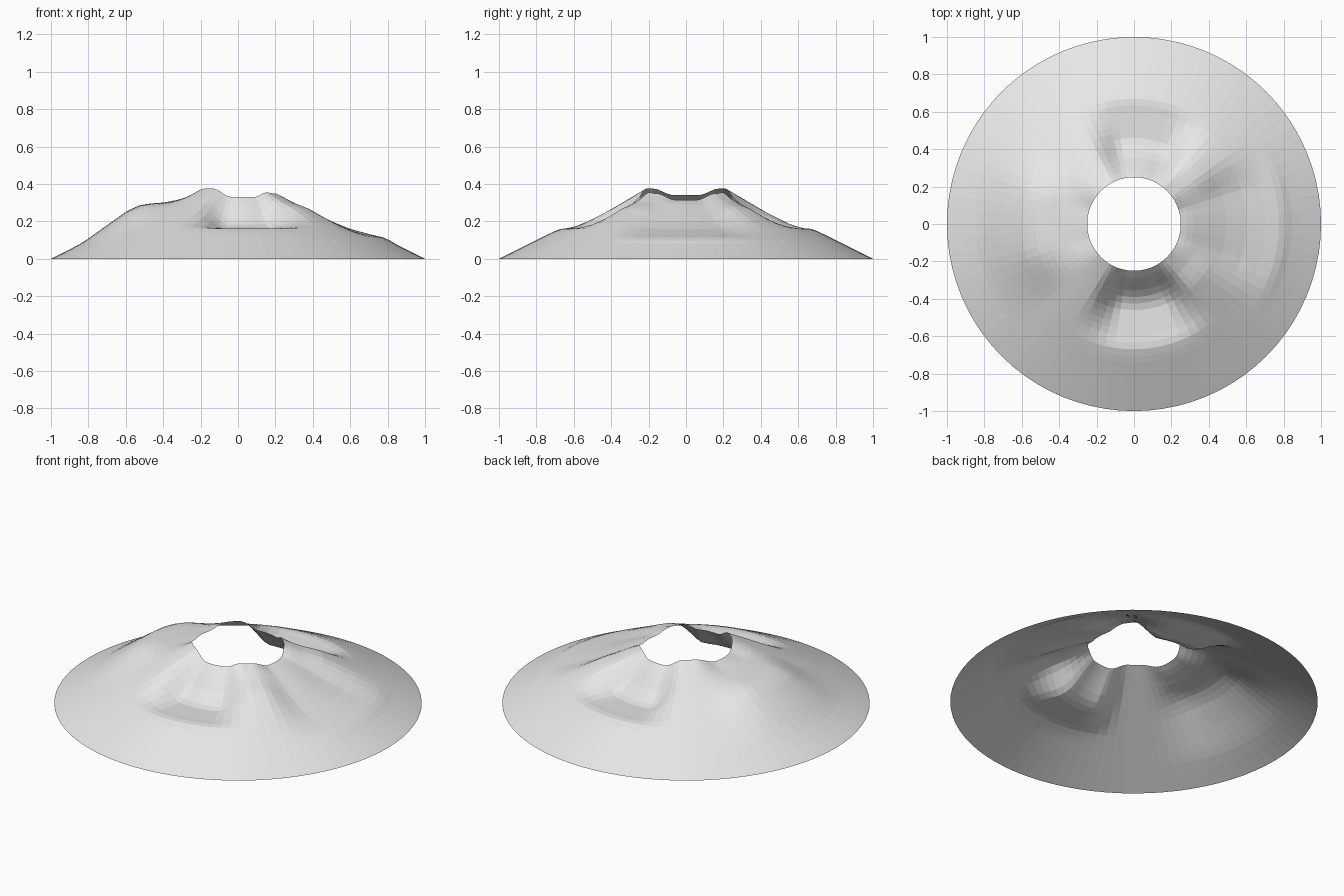
import bpy, bmesh, math

if "Cube" in bpy.data.objects:
    bpy.data.objects.remove(bpy.data.objects["Cube"])

SEG, R_IN, R_OUT = 80, 0.25, 1.0
RINGS = [R_IN + 0.035 * i for i in range(18)] + [0.9, R_OUT]

# Radial height offsets from the plain cone: (radius, offset)
RIGHT = [(.25, -.06), (.3, -.05), (.4, -.05), (.5, -.05), (.6, -.04), (.7, -.018), (.79, .006), (.85, 0)]
BASIN = [(.25, -.045), (.3, -.07), (.35, -.105), (.4, -.125), (.45, -.118), (.5, -.092),
         (.6, -.04), (.66, -.006), (.72, 0)]
LEFT = [(.25, -.035), (.3, -.03), (.4, 0), (.48, .035), (.54, .052), (.6, .05), (.7, .03), (.8, .008), (.86, 0)]
RIDGE = [(.25, -.025), (.35, -.02), (.45, 0)]

# (profile, centre angle, full-strength half angle, outer half angle)
SECTORS = [(RIGHT, 0, 15, 38), (BASIN, 84, 14, 38), (BASIN, -84, 14, 38),
           (LEFT, 180, 14, 44), (RIDGE, 40, 3, 22), (RIDGE, -40, 3, 22)]


def interp(profile, r):
    for (r0, a), (r1, b) in zip(profile, profile[1:]):
        if r <= r1:
            return a + (b - a) * max(0, (r - r0) / (r1 - r0))
    return 0.0


def weight(angle, centre, inner, outer):
    d = abs((angle - centre + 180) % 360 - 180)
    t = min(1, max(0, (outer - d) / (outer - inner)))
    return t * t * (3 - 2 * t)


def height(r, angle):
    z = 0.5 * (1 - r)
    for profile, c, i, o in SECTORS:
        z += weight(angle, c, i, o) * interp(profile, r)
    return z


# Open conical shell with dented and raised sectors
bm = bmesh.new()
grid = []
for r in RINGS:
    row = []
    for s in range(SEG):
        deg = 360 * s / SEG
        a = math.radians(deg)
        row.append(bm.verts.new((r * math.cos(a), r * math.sin(a), height(r, deg))))
    grid.append(row)
for lo, hi in zip(grid, grid[1:]):
    for s in range(SEG):
        n = (s + 1) % SEG
        bm.faces.new((lo[s], hi[s], hi[n], lo[n]))
mesh = bpy.data.meshes.new("conical_shell")
bm.to_mesh(mesh)
bm.free()
shell = bpy.data.objects.new("conical_shell", mesh)
bpy.context.collection.objects.link(shell)

mat = bpy.data.materials.new("light grey")
mat.diffuse_color = (0.8, 0.8, 0.8, 1)
mat.use_nodes = True
mat.node_tree.nodes["Principled BSDF"].inputs["Base Color"].default_value = mat.diffuse_color
mesh.materials.append(mat)
